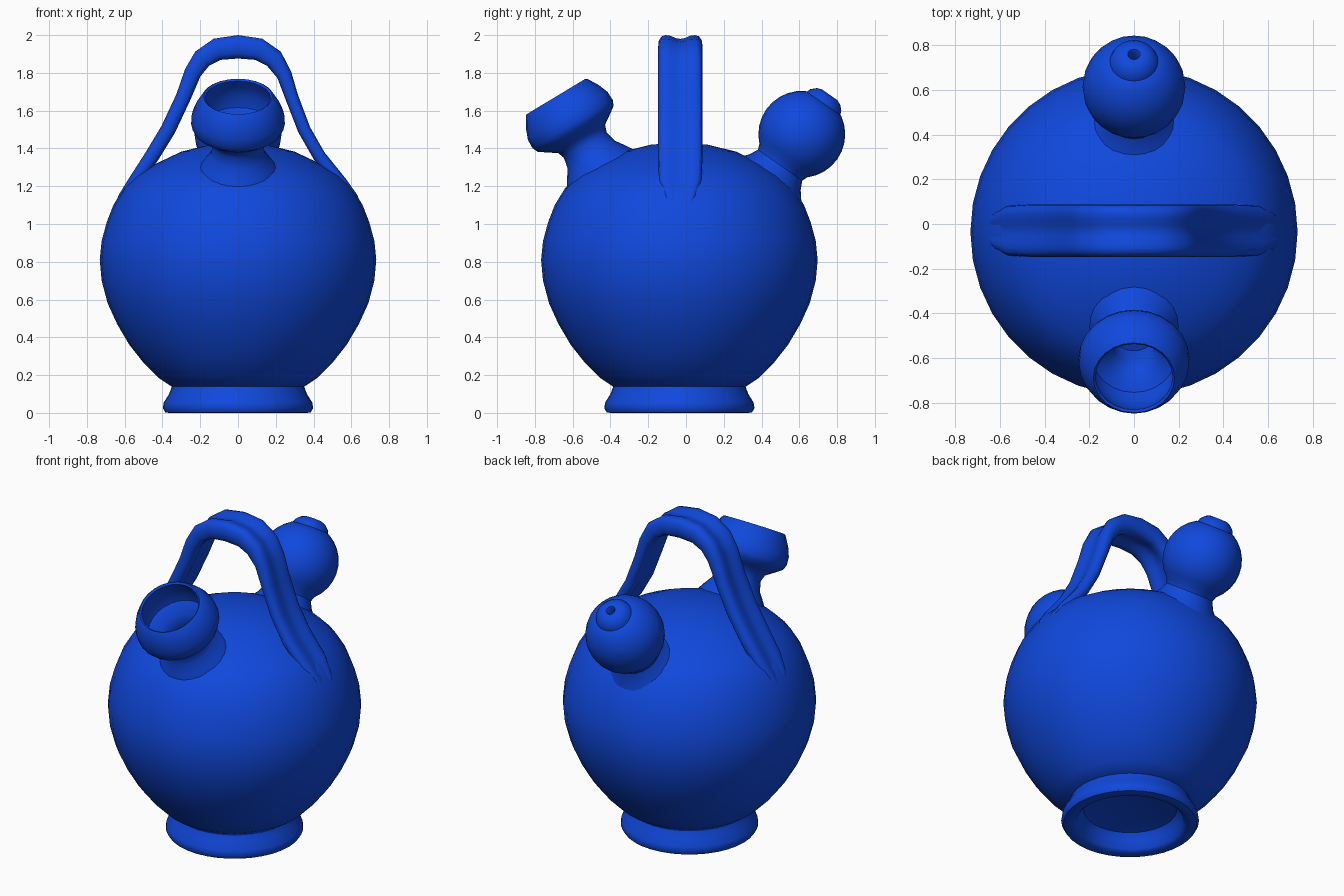
import bpy, bmesh, math
from mathutils import Vector

blue = bpy.data.materials.new("blue_glaze")
blue.diffuse_color = (0.005, 0.065, 0.72, 1)
CY = -0.035  # y of the body axis


def finish(bm, name, angle=40):
    bmesh.ops.remove_doubles(bm, verts=bm.verts, dist=1e-5)
    bmesh.ops.recalc_face_normals(bm, faces=bm.faces)
    me = bpy.data.meshes.new(name)
    bm.to_mesh(me)
    bm.free()
    me.materials.append(blue)
    me.shade_smooth()
    me.set_sharp_from_angle(angle=math.radians(angle))
    ob = bpy.data.objects.new(name, me)
    bpy.context.collection.objects.link(ob)


def skin(bm, rings):
    """Join successive closed rings of vertices with quads."""
    for a, b in zip(rings, rings[1:]):
        n = len(a)
        for i in range(n):
            j = (i + 1) % n
            bm.faces.new((a[i], a[j], b[j], b[i]))


def lathe(name, profile, origin, axis, sides):
    """Spin (radius, distance along axis) points around an axis in the YZ plane."""
    bm = bmesh.new()
    w = Vector(axis).normalized()
    u = Vector((1, 0, 0))
    v = w.cross(u)
    rings = []
    for r, s in profile:
        rings.append([bm.verts.new(Vector(origin) + w * s
                      + (u * math.cos(t) + v * math.sin(t)) * r)
                      for t in (2 * math.pi * i / sides for i in range(sides))])
    skin(bm, rings)
    finish(bm, name)


# round belly with closed top
lathe("body", [(0, 1.432), (.15, 1.42), (.3, 1.383), (.45, 1.312), (.54, 1.255),
               (.605, 1.19), (.66, 1.1), (.695, 1.01), (.722, .91), (.732, .81),
               (.722, .7), (.69, .58), (.64, .47), (.575, .36), (.5, .265),
               (.42, .185), (.345, .135), (0, .135)], (0, CY, 0), (0, 0, 1), 36)

# flared foot ring, hollow underneath
lathe("foot", [(.33, .15), (.35, .14), (.365, .1), (.393, .055), (.398, .025),
               (.385, .003), (.365, 0), (.33, 0), (.312, .015), (.298, .06),
               (.27, .1), (.15, .125), (0, .13)], (0, CY, 0), (0, 0, 1), 36)

# filling mouth: flared neck, cup and hollow inside
lathe("filling_spout", [(.25, -.52), (.205, -.45), (.18, -.41), (.145, -.36), (.132, -.3),
                        (.145, -.262), (.19, -.232), (.235, -.2), (.248, -.17), (.246, -.12),
                        (.225, -.065), (.19, -.005), (.182, 0), (.172, -.008),
                        (.19, -.06), (.2, -.12), (.185, -.18), (.12, -.225),
                        (.095, -.29), (.1, -.4), (0, -.41)],
      (0, -.688, 1.675), (0, -.516, .856), 24)

# drinking spout: flared neck, ball and pierced nipple
ball = [(.23 * math.cos(math.radians(a)), .23 * math.sin(math.radians(a)))
        for a in range(-48, 62, 12)]
lathe("drinking_spout", [(.27, -.37), (.205, -.295), (.165, -.245), (.143, -.2)] + ball
      + [(.108, .2), (.1, .222), (.075, .246), (.05, .256), (.028, .254), (.022, .245),
         (.02, .17), (0, .17)],
      (0, .613, 1.475), (0, .575, .818), 24)

# strap handle: grooved section swept along an arch (x, z, thickness, width)
path = [(-.65, 1.06, .04, .1), (-.605, 1.14, .06, .17), (-.55, 1.22, .07, .225),
        (-.455, 1.36, .078, .235), (-.37, 1.5, .08, .235), (-.29, 1.67, .08, .235),
        (-.24, 1.8, .09, .235), (-.19, 1.875, .105, .235), (-.11, 1.925, .118, .235),
        (0, 1.938, .124, .235),
        (.11, 1.925, .118, .235), (.19, 1.875, .105, .235), (.245, 1.79, .08, .235),
        (.285, 1.67, .07, .235), (.35, 1.5, .068, .235), (.43, 1.36, .068, .235),
        (.545, 1.22, .065, .225), (.605, 1.14, .06, .17), (.65, 1.06, .04, .1)]
half = [(-.5, 0), (-.485, .27), (-.42, .45), (-.33, .5), (-.22, .47), (-.1, .37),
        (0, .34), (.1, .37), (.22, .47), (.33, .5), (.42, .45), (.485, .27)]
section = half + [(-a, -b) for a, b in half]
bm = bmesh.new()
rings = []
for k, (x, z, th, wd) in enumerate(path):
    p, q = path[max(k - 1, 0)], path[min(k + 1, len(path) - 1)]
    t = Vector((q[0] - p[0], 0, q[1] - p[1])).normalized()
    n = Vector((-t.z, 0, t.x))
    rings.append([bm.verts.new(Vector((x, CY + .005 + a * wd, z)) + n * b * th)
                  for a, b in section])
skin(bm, rings)
bm.faces.new(rings[0])
bm.faces.new(rings[-1])
finish(bm, "handle", 60)
